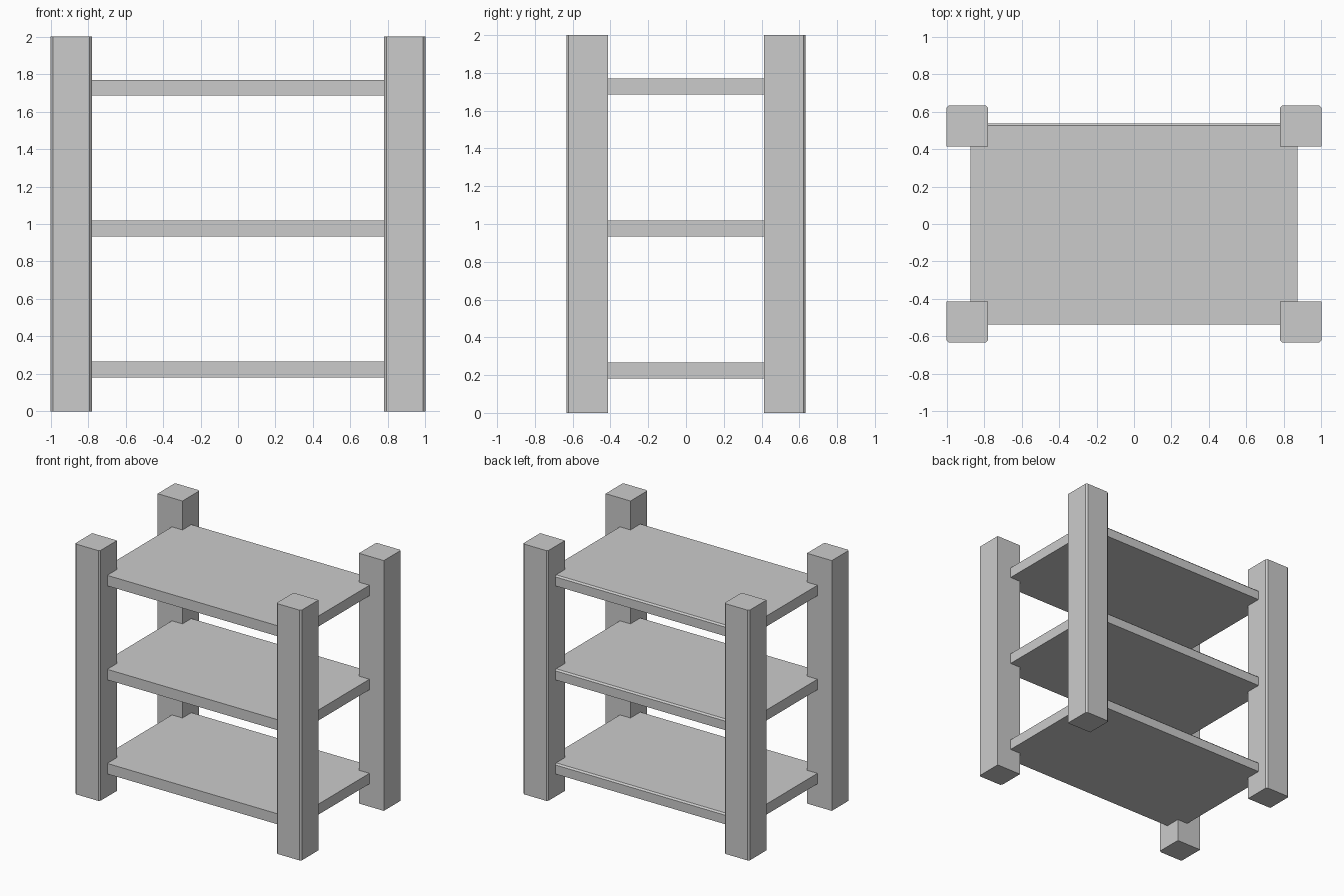
import bpy, bmesh

if "Cube" in bpy.data.objects:
    bpy.data.objects.remove(bpy.data.objects["Cube"])


def prism(name, pts, axis, lo, hi):
    """Extrude a closed 2D profile along z (pts = x,y) or x (pts = y,z)."""
    def place(a, b, t):
        return (a, b, t) if axis == 'z' else (t, a, b)
    bm = bmesh.new()
    face = bm.faces.new([bm.verts.new(place(a, b, lo)) for a, b in pts])
    ext = bmesh.ops.extrude_face_region(bm, geom=[face])
    moved = [g for g in ext['geom'] if isinstance(g, bmesh.types.BMVert)]
    bmesh.ops.translate(bm, verts=moved, vec=place(0, 0, hi - lo))
    bmesh.ops.recalc_face_normals(bm, faces=bm.faces[:])
    mesh = bpy.data.meshes.new(name)
    bm.to_mesh(mesh)
    bm.free()
    obj = bpy.data.objects.new(name, mesh)
    bpy.context.collection.objects.link(obj)
    return obj


# Four square posts, with the two outward-facing upright edges chamfered
X0, X1, Y0, Y1, C = 0.78, 1.0, 0.413, 0.633, 0.012
profile = [(X0, Y0), (X1, Y0), (X1, Y1 - C), (X1 - C, Y1), (X0 + C, Y1), (X0, Y1 - C)]
for side, sx in (("left", -1), ("right", 1)):
    for end, sy in (("front", -1), ("back", 1)):
        prism(f"{end}_{side}_post", [(x * sx, y * sy) for x, y in profile], 'z', 0, 2)

# Three shelves running into the posts, back top edge chamfered
D, T, B = 0.537, 0.084, 0.012
for label, z in (("bottom", 0.182), ("middle", 0.934), ("top", 1.685)):
    section = [(-D, z), (D, z), (D, z + T - B), (D - B, z + T), (-D, z + T)]
    prism(f"{label}_shelf", section, 'x', -0.873, 0.873)
